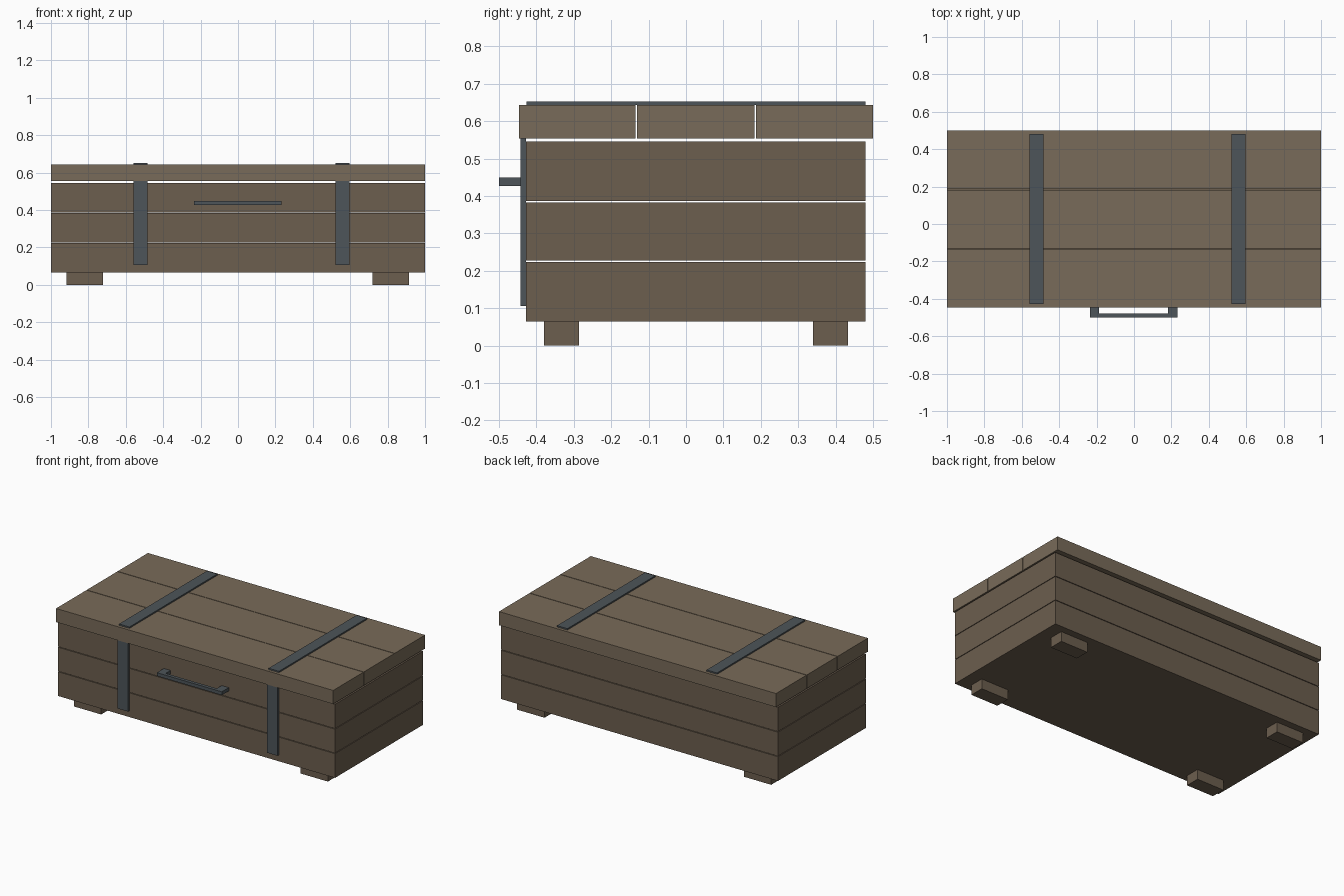
import bpy
import bmesh
from mathutils import Vector

if "Cube" in bpy.data.objects:
    bpy.data.objects.remove(bpy.data.objects["Cube"])


def material(name, color):
    m = bpy.data.materials.new(name)
    m.diffuse_color = (*color, 1.0)
    m.use_nodes = True
    m.node_tree.nodes["Principled BSDF"].inputs["Base Color"].default_value = m.diffuse_color
    return m


BODY_WOOD = material("body_wood", (0.15, 0.112, 0.077))
LID_WOOD = material("lid_wood", (0.19, 0.147, 0.1))
METAL = material("dark_metal", (0.075, 0.09, 0.1))


def boxes(name, mat, spans):
    """One object made of boxes, each given as x, y and z (min, max) spans."""
    bm = bmesh.new()
    for span in spans:
        lo, hi = (Vector(s[i] for s in span) for i in (0, 1))
        for v in bmesh.ops.create_cube(bm, size=1)["verts"]:
            v.co = (lo + hi) / 2 + v.co * (hi - lo)
    mesh = bpy.data.meshes.new(name)
    bm.to_mesh(mesh)
    bm.free()
    mesh.materials.append(mat)
    obj = bpy.data.objects.new(name, mesh)
    bpy.context.collection.objects.link(obj)
    return obj


# Stacked body planks and lid planks, with narrow see-through gaps
for i, z in enumerate([(0.065, 0.223), (0.227, 0.383), (0.387, 0.545)]):
    boxes(f"body_plank_{i + 1}", BODY_WOOD, [((-1, 1), (-0.428, 0.48), z)])
for i, y in enumerate([(-0.447, -0.135), (-0.131, 0.183), (0.187, 0.5)]):
    boxes(f"lid_plank_{i + 1}", LID_WOOD, [((-1, 1), y, (0.554, 0.643))])

# Feet
for fb, y in (("front", (-0.38, -0.286)), ("back", (0.339, 0.433))):
    for side, x in (("left", (-0.918, -0.722)), ("right", (0.718, 0.915))):
        boxes(f"{fb}_{side}_foot", BODY_WOOD, [(x, y, (0, 0.065))])

# Metal straps over the lid and down the front
for side, x in (("left", (-0.56, -0.485)), ("right", (0.52, 0.595))):
    boxes(f"lid_strap_{side}", METAL, [(x, (-0.427, 0.48), (0.643, 0.652))])
    boxes(f"front_strap_{side}", METAL, [(x, (-0.442, -0.428), (0.106, 0.554))])

# Pull handle: bar with two posts
hz = (0.427, 0.449)
boxes("handle", METAL, [
    ((-0.235, 0.233), (-0.5, -0.478), hz),
    ((-0.235, -0.187), (-0.478, -0.428), hz),
    ((0.182, 0.233), (-0.478, -0.428), hz),
])
